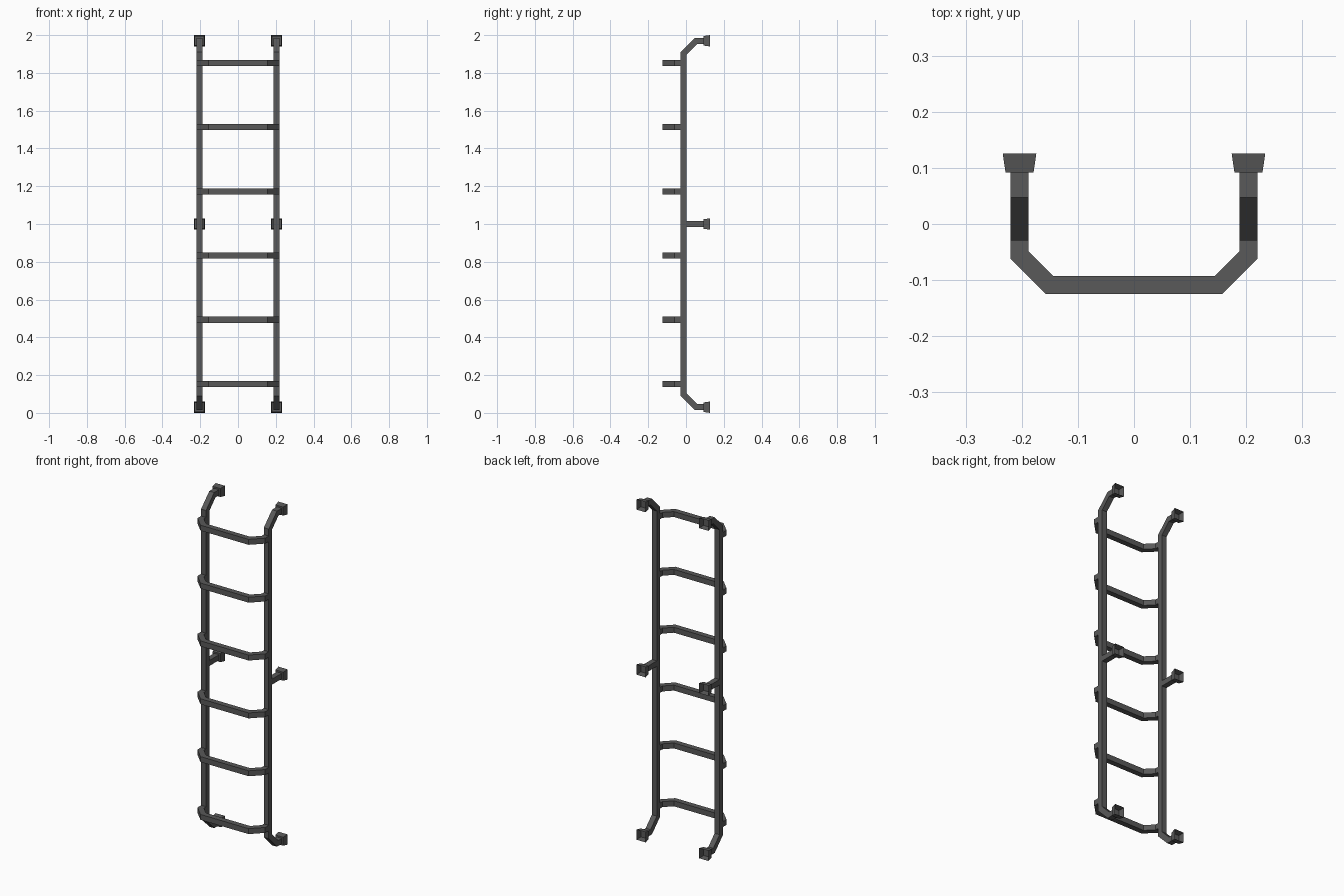
import bpy, bmesh
from math import radians, sqrt
from mathutils import Vector, Matrix

if "Cube" in bpy.data.objects:
    bpy.data.objects.remove(bpy.data.objects["Cube"])

W = 0.032      # square bar thickness
RX = 0.204     # rail offset from the centre
RY = -0.013    # rail depth position
RZ = 0.153     # height of the lowest rung

dark = bpy.data.materials.new("dark_metal")
dark.diffuse_color = (0.1, 0.1, 0.1, 1)
dark.use_nodes = True
dark.node_tree.nodes["Principled BSDF"].inputs["Base Color"].default_value = dark.diffuse_color


def make_object(name, bm):
    mesh = bpy.data.meshes.new(name)
    bm.to_mesh(mesh)
    bm.free()
    mesh.materials.append(dark)
    ob = bpy.data.objects.new(name, mesh)
    bpy.context.collection.objects.link(ob)
    return ob


def bar(name, path, normal):
    """Square bar swept along a planar path with mitred bends."""
    pts, n = [Vector(p) for p in path], Vector(normal)
    dirs = [(b - a).normalized() for a, b in zip(pts, pts[1:])]
    bm, rings = bmesh.new(), []
    for i, p in enumerate(pts):
        d0, d1 = dirs[max(i - 1, 0)], dirs[min(i, len(dirs) - 1)]
        t = (d0 + d1).normalized()
        side = n.cross(t) / t.dot(d1)
        rings.append([bm.verts.new(p + (side * a + n * b) * W / 2)
                      for a, b in ((-1, -1), (1, -1), (1, 1), (-1, 1))])
    for r, s in zip(rings, rings[1:]):
        for k in range(4):
            j = (k + 1) % 4
            bm.faces.new((r[k], r[j], s[j], s[k]))
    bm.faces.new(rings[0])
    bm.faces.new(rings[-1])
    bmesh.ops.recalc_face_normals(bm, faces=bm.faces)
    return make_object(name, bm)


def mirror(ob):
    ob.modifiers.new("mirror", 'MIRROR')


# side rails with both ends bent back to the wall
mirror(bar("side_rail", [(RX, 0.094, 0.03), (RX, 0.054, 0.03), (RX, RY, 0.097),
                         (RX, RY, 1.903), (RX, 0.054, 1.97), (RX, 0.094, 1.97)],
           (1, 0, 0)))

# middle wall brackets
mirror(bar("middle_bracket", [(RX, RY + W / 2, 1), (RX, 0.094, 1)], (1, 0, 0)))

# six rungs bowed forward
rung = bar("rung", [(-RX, RY - W / 2, RZ), (-RX, -0.055, RZ),
                    (-0.15, -0.109, RZ), (0.15, -0.109, RZ),
                    (RX, -0.055, RZ), (RX, RY - W / 2, RZ)], (0, 0, 1))
arr = rung.modifiers.new("rungs", 'ARRAY')
arr.count = 6
arr.use_relative_offset = False
arr.use_constant_offset = True
arr.constant_offset_displace = (0, 0, 0.34)

# flared wall feet, open at the back
for name, z in (("lower_foot", 0.03), ("middle_foot", 1.0), ("upper_foot", 1.97)):
    bm = bmesh.new()
    place = (Matrix.Translation((RX, 0.109, z)) @ Matrix.Rotation(radians(-90), 4, 'X')
             @ Matrix.Rotation(radians(45), 4, 'Z'))
    bmesh.ops.create_cone(bm, cap_ends=True, segments=4, radius1=0.025 * sqrt(2),
                          radius2=0.03 * sqrt(2), depth=0.034, matrix=place)
    bm.normal_update()
    back = [f for f in bm.faces if f.normal.y > 0.9]
    bmesh.ops.delete(bm, geom=back, context='FACES_ONLY')
    mirror(make_object(name, bm))
